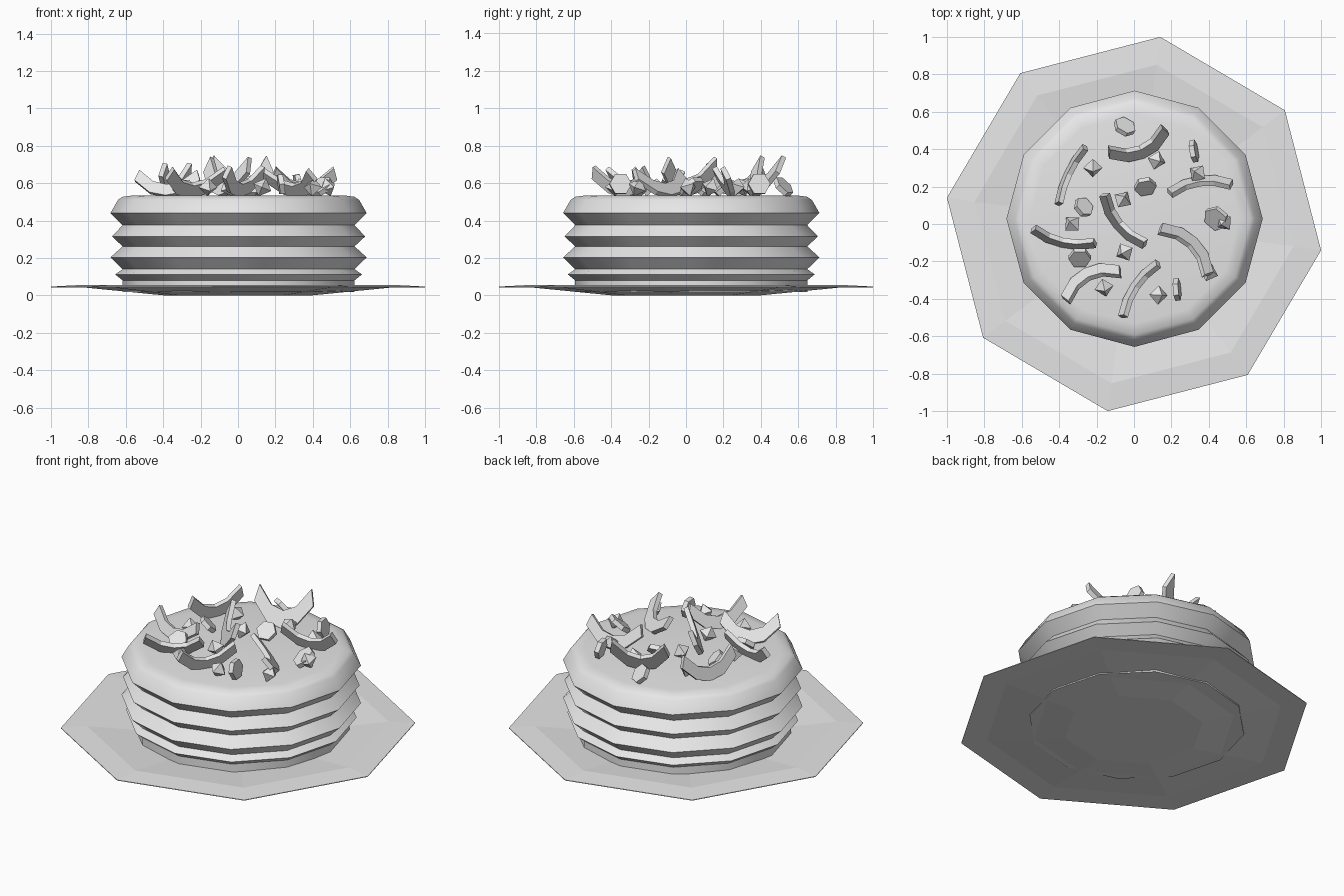
import bpy, bmesh, math
from mathutils import Vector, Matrix

cube = bpy.data.objects.get("Cube")
if cube:
    bpy.data.objects.remove(cube, do_unlink=True)

grey = bpy.data.materials.new("plain grey")
grey.use_nodes = True
grey.diffuse_color = (0.8, 0.8, 0.8, 1)
grey.node_tree.nodes["Principled BSDF"].inputs["Base Color"].default_value = (0.8, 0.8, 0.8, 1)


def finish(name, bm, matrix=Matrix(), smooth=None):
    bmesh.ops.recalc_face_normals(bm, faces=bm.faces)
    mesh = bpy.data.meshes.new(name)
    bm.to_mesh(mesh)
    bm.free()
    mesh.materials.append(grey)
    ob = bpy.data.objects.new(name, mesh)
    ob.matrix_world = matrix
    bpy.context.collection.objects.link(ob)
    if smooth:
        bpy.ops.object.select_all(action='DESELECT')
        ob.select_set(True)
        bpy.context.view_layer.objects.active = ob
        bpy.ops.object.shade_smooth_by_angle(angle=math.radians(smooth))
    return ob


def lathe(name, profile, sides, turn, centre=(0, 0, 0), smooth=None):
    """Stack rings from bottom to top and cap both ends."""
    bm = bmesh.new()
    rings = []
    for r, z in profile:
        angles = [math.radians(turn) + math.tau * i / sides for i in range(sides)]
        rings.append([bm.verts.new((r * math.cos(a), r * math.sin(a), z)) for a in angles])
    for low, high in zip(rings, rings[1:]):
        for i in range(sides):
            j = (i + 1) % sides
            bm.faces.new((low[i], low[j], high[j], high[i]))
    bm.faces.new(rings[0])
    bm.faces.new(rings[-1])
    return finish(name, bm, Matrix.Translation(centre), smooth)


# Shallow octagonal plate
lathe("plate", [(0.40, 0), (0.86, 0.045), (1.01, 0.043), (1.01, 0.047),
                (0.86, 0.055), (0.40, 0.01)], 8, 37)

# Ribbed twelve-sided cake
lathe("cake", [(0.62, 0.018), (0.62, 0.08), (0.66, 0.112), (0.62, 0.14), (0.685, 0.203),
               (0.62, 0.262), (0.677, 0.315), (0.62, 0.375), (0.685, 0.44),
               (0.645, 0.51), (0.62, 0.527), (0.56, 0.535)],
      12, 30, (0.003, 0.028, 0), 45)

TOP = 0.535


# Curved slivers: crescents with upturned tips, leaning to one side
def sliver(start, end, lean, height):
    a, b = Vector((*start, 0)), Vector((*end, 0))
    along = b - a
    half, tilt = along.length / 2, math.radians(lean)
    outer = [(-1, 0.6), (-0.5, 0.12), (0, 0), (0.5, 0.12), (1, 0.6)]
    inner = [(0.88, 1), (0.42, 0.55), (0, 0.43), (-0.42, 0.55), (-0.88, 1)]
    outline = [(x * half, z * height) for x, z in outer + inner]
    bm = bmesh.new()
    front = [bm.verts.new((x, -0.014, z)) for x, z in outline]
    back = [bm.verts.new((x, 0.014, z)) for x, z in outline]
    n = len(outline)
    for i in range(n):
        j = (i + 1) % n
        bm.faces.new((front[i], front[j], back[j], back[i]))
    for side in (front, back):
        for i in range(n // 2 - 1):
            bm.faces.new((side[i], side[i + 1], side[n - 2 - i], side[n - 1 - i]))
    across = Vector((-along.y, along.x, 0)).normalized()
    base = (a + b) / 2 - across * math.sin(tilt) * height * 0.7
    base.z = TOP - 0.005
    yaw = math.atan2(along.y, along.x)
    turn = Matrix.Rotation(yaw, 4, 'Z') @ Matrix.Rotation(-tilt, 4, 'X')
    finish("sliver", bm, Matrix.Translation(base) @ turn)


for start, end, lean, height in [
        ((-0.14, 0.37), (0.18, 0.50), 28, 0.24),
        ((-0.41, 0.10), (-0.26, 0.42), -12, 0.18),
        ((-0.55, -0.03), (-0.20, -0.11), 25, 0.15),
        ((-0.38, -0.40), (-0.07, -0.24), -38, 0.19),
        ((-0.07, -0.50), (0.13, -0.20), -20, 0.17),
        ((-0.17, 0.16), (0.06, -0.12), 20, 0.22),
        ((0.14, -0.01), (0.41, -0.27), -38, 0.18),
        ((0.18, 0.17), (0.53, 0.22), -25, 0.17)]:
    sliver(start, end, lean, height)

# Small eight-faced nut pieces
for i, (x, y) in enumerate([(-0.22, 0.30), (0.12, 0.34), (-0.06, 0.13), (-0.33, 0.0),
                            (-0.05, -0.15), (-0.16, -0.34), (0.13, -0.38), (0.40, -0.26),
                            (0.34, 0.27), (0.48, 0.01)]):
    bm = bmesh.new()
    for z in (1, -1):
        bmesh.ops.create_cone(bm, segments=4, radius1=0.052, radius2=0, depth=0.052,
                              matrix=Matrix.Scale(z, 4, (0, 0, 1)) @ Matrix.Translation((0, 0, 0.026)))
    bmesh.ops.remove_doubles(bm, verts=bm.verts, dist=0.001)
    turn = Matrix.Rotation(i * 1.3, 4, 'Z') @ Matrix.Rotation(0.4, 4, 'X')
    finish("nut_piece", bm, Matrix.Translation((x, y, TOP + 0.043)) @ turn)

# Six-sided flakes: position, radius, tilt and heading of the flat face
for x, y, r, tilt, heading in [
        (-0.05, 0.52, 0.06, 50, 60), (-0.27, 0.09, 0.055, 45, 40),
        (0.06, 0.20, 0.06, 45, -80), (-0.29, -0.18, 0.06, 40, -90),
        (0.44, 0.03, 0.07, 40, -130), (0.32, 0.39, 0.06, 80, 10),
        (0.23, -0.35, 0.06, 82, 5)]:
    bm = bmesh.new()
    bmesh.ops.create_cone(bm, cap_ends=True, segments=6, radius1=r, radius2=r, depth=0.028)
    lean = math.radians(tilt)
    turn = Matrix.Rotation(math.radians(heading), 4, 'Z') @ Matrix.Rotation(lean, 4, 'Y')
    place = Matrix.Translation((x, y, TOP + r * math.sin(lean)))
    finish("flake", bm, place @ turn)
